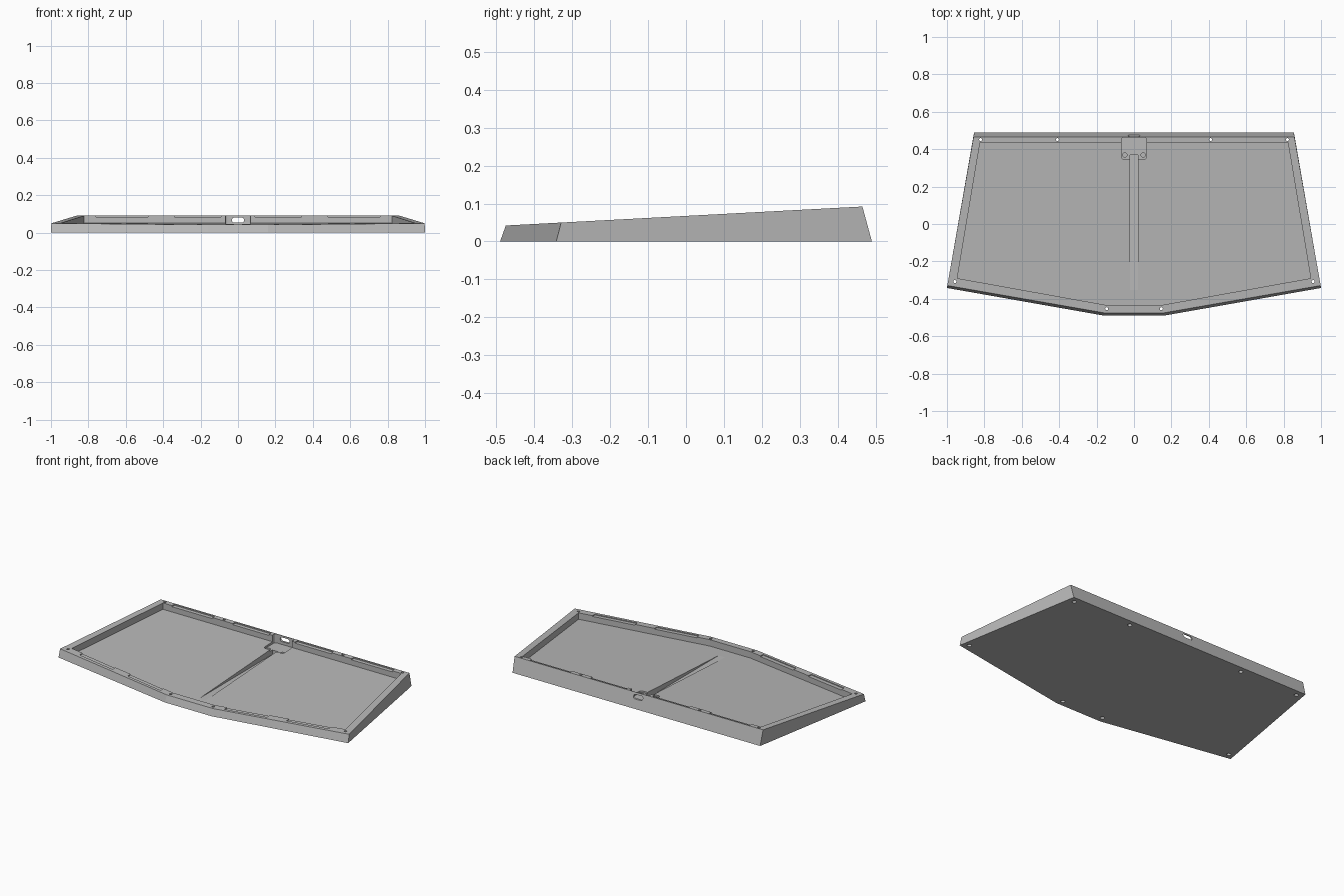
import bpy, bmesh, math

if "Cube" in bpy.data.objects:
    bpy.data.objects.remove(bpy.data.objects["Cube"], do_unlink=True)

grey = bpy.data.materials.new("plain_grey")
grey.use_nodes = True
colour = (0.48, 0.48, 0.48, 1)
grey.diffuse_color = colour
grey.node_tree.nodes["Principled BSDF"].inputs["Base Color"].default_value = colour


def rim(y, offset=0.0):
    """Height of the sloping top plane at depth y."""
    return 0.0673 + 0.0532 * y + offset


def mirrored(half):
    """Close a right-half outline across x = 0."""
    return half + [(-x, y) for x, y in reversed(half)]


def loft(name, lower, upper):
    """Solid between two matching rings of 3D points."""
    bm = bmesh.new()
    a = [bm.verts.new(p) for p in lower]
    b = [bm.verts.new(p) for p in upper]
    bm.faces.new(a)
    bm.faces.new(b)
    for i in range(len(a)):
        j = (i + 1) % len(a)
        bm.faces.new((a[i], a[j], b[j], b[i]))
    bmesh.ops.recalc_face_normals(bm, faces=bm.faces)
    mesh = bpy.data.meshes.new(name)
    bm.to_mesh(mesh)
    bm.free()
    mesh.materials.append(grey)
    obj = bpy.data.objects.new(name, mesh)
    bpy.context.scene.collection.objects.link(obj)
    return obj


def cut(cutter):
    cutter.hide_render = True
    mod = case.modifiers.new("cut", 'BOOLEAN')
    mod.operation = 'DIFFERENCE'
    mod.solver = 'EXACT'
    mod.object = cutter
    bpy.context.view_layer.objects.active = case
    bpy.ops.object.modifier_apply(modifier=mod.name)
    bpy.data.objects.remove(cutter, do_unlink=True)


def cut_flat(outline, low, high=0.2):
    cut(loft("cutter", [(x, y, low) for x, y in outline],
             [(x, y, high) for x, y in outline]))


def cut_sloped(outline, depth):
    """Cut with a floor parallel to the top plane."""
    cut(loft("cutter", [(x, y, rim(y, -depth)) for x, y in outline],
             [(x, y, 0.2) for x, y in outline]))


def rounded(x0, x1, y0, y1, r, steps=4):
    pts = []
    corners = [(x1 - r, y1 - r), (x0 + r, y1 - r), (x0 + r, y0 + r), (x1 - r, y0 + r)]
    for k, (cx, cy) in enumerate(corners):
        for i in range(steps + 1):
            a = (k + i / steps) * math.pi / 2
            pts.append((cx + r * math.cos(a), cy + r * math.sin(a)))
    return pts


def circle(x, y, r, n=20):
    return [(x + r * math.cos(math.tau * i / n), y + r * math.sin(math.tau * i / n))
            for i in range(n)]


# Wedge-shaped outer body
base = mirrored([(0.16, -0.49), (1.0, -0.342), (0.855, 0.49)])
top = mirrored([(0.16, -0.475), (0.998, -0.329), (0.858, 0.465)])
case = loft("case_shell", [(x, y, 0) for x, y in base],
            [(x, y, rim(y)) for x, y in top])

# Main tray, parallel to the top
cut_sloped(mirrored([(0.14, -0.435), (0.945, -0.29), (0.823, 0.436)]), 0.04)

# Connector pocket and level cable channel
cut_flat(rounded(-0.068, 0.068, 0.348, 0.462, 0.012), 0.036)
cut_flat([(-0.022, -0.38), (0.022, -0.38), (0.022, 0.37), (-0.022, 0.37)], 0.0085)

# Connector port through the back wall
port = rounded(-0.032, 0.032, 0.054, 0.08, 0.011)
cut(loft("cutter", [(x, 0.44, z) for x, z in port], [(x, 0.53, z) for x, z in port]))

for s in (-1, 1):
    # Connector mounting holes
    cut_flat(circle(s * 0.049, 0.369, 0.012), 0.02)
    # Clip recesses in the back rim
    for x0, x1 in ((0.09, 0.34), (0.48, 0.76)):
        cut_sloped([(s * x0, 0.43), (s * x1, 0.43), (s * x1, 0.457), (s * x0, 0.457)], 0.007)
    # Clip recesses in the angled front rim
    for x0, x1 in ((0.22, 0.48), (0.6, 0.86)):
        y0, y1 = (-0.435 + 0.18 * (x - 0.14) for x in (x0, x1))
        cut_sloped([(s * x0, y0 + 0.006), (s * x1, y1 + 0.006),
                    (s * x1, y1 - 0.027), (s * x0, y0 - 0.027)], 0.005)
    # Through screw holes with counterbores underneath
    for x, y in ((0.82, 0.451), (0.41, 0.451), (0.958, -0.308), (0.146, -0.453)):
        cut_flat(circle(s * x, y, 0.008), -0.05)
        cut_flat(circle(s * x, y, 0.0125), -0.05, 0.018)
